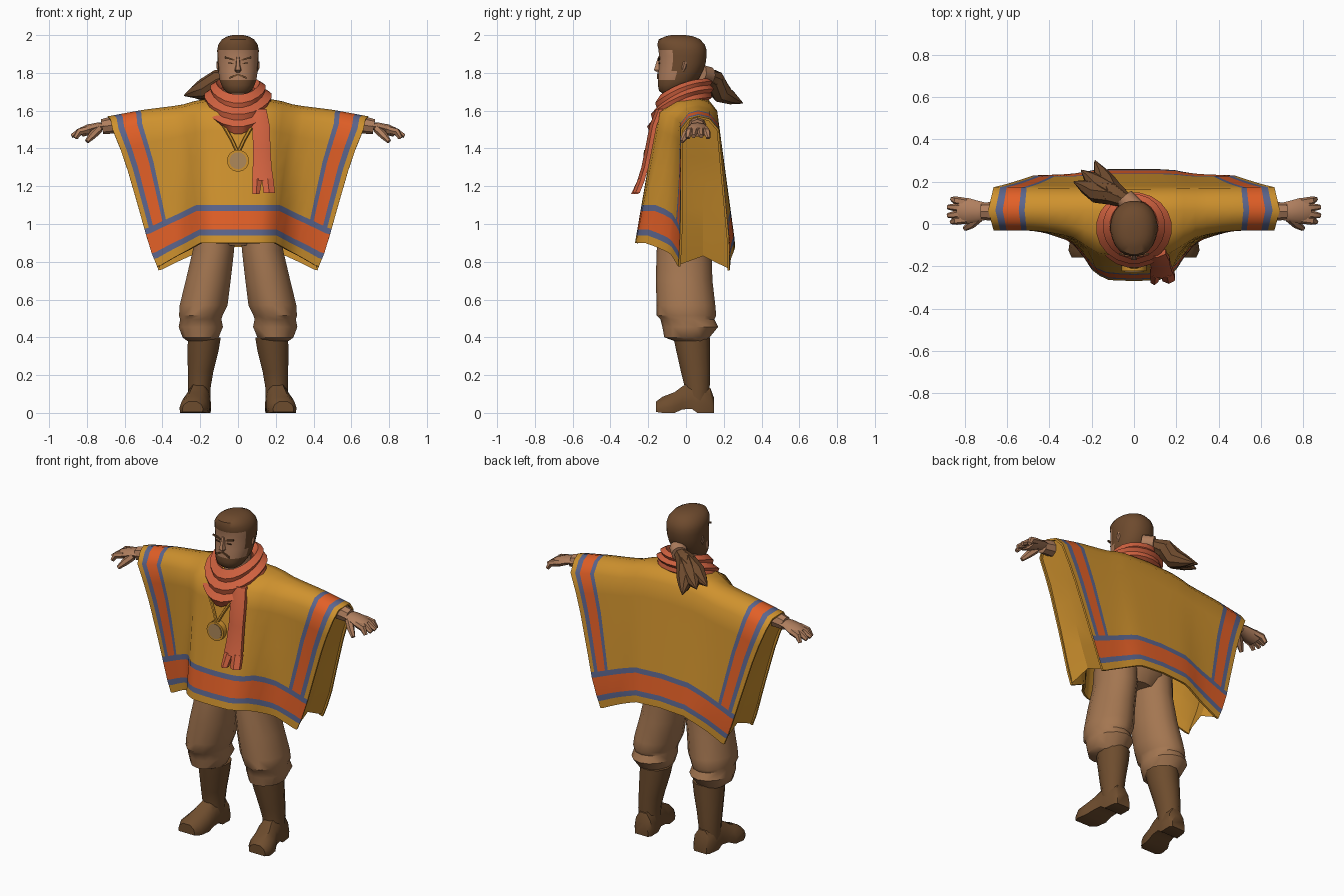
import bpy, bmesh, math
from mathutils import Vector

if "Cube" in bpy.data.objects:
    bpy.data.objects.remove(bpy.data.objects["Cube"])

def mat(name, r, g, b):
    m = bpy.data.materials.new(name)
    m.diffuse_color = (r, g, b, 1)
    m.use_nodes = True
    m.node_tree.nodes["Principled BSDF"].inputs["Base Color"].default_value = m.diffuse_color
    return m

YELLOW = mat("ochre cloth", 0.62, 0.285, 0.027)
ORANGE = mat("orange trim", 0.76, 0.115, 0.02)
BLUE = mat("blue trim", 0.105, 0.13, 0.265)
RED = mat("scarf red", 0.63, 0.12, 0.05)
TAN = mat("trouser tan", 0.37, 0.182, 0.082)
BOOT = mat("boot brown", 0.155, 0.073, 0.027)
SKIN = mat("skin", 0.43, 0.21, 0.112)
HAIR = mat("hair brown", 0.155, 0.069, 0.027)
DULL = mat("dull gold", 0.43, 0.25, 0.10)

def make(name, verts, faces, mats, rule=None, mirror=False, closed=True, angle=40):
    me = bpy.data.meshes.new(name)
    me.from_pydata([tuple(v) for v in verts], [], faces)
    for m in mats:
        me.materials.append(m)
    if closed:
        bm = bmesh.new()
        bm.from_mesh(me)
        bmesh.ops.recalc_face_normals(bm, faces=bm.faces)
        bm.to_mesh(me)
        bm.free()
    for i, p in enumerate(me.polygons):
        p.use_smooth = True
        if rule:
            p.material_index = rule(i, p.center)
    me.set_sharp_from_angle(angle=math.radians(angle))
    ob = bpy.data.objects.new(name, me)
    bpy.context.collection.objects.link(ob)
    if mirror:
        ob.modifiers.new("mirror", 'MIRROR').use_mirror_merge = False
    return ob

def loft(name, rings, mats, wrap=False, **kw):
    n, k = len(rings[0]), len(rings)
    faces = [(r * n + i, r * n + (i + 1) % n, (r + 1) % k * n + (i + 1) % n, (r + 1) % k * n + i)
             for r in range(k if wrap else k - 1) for i in range(n)]
    if not wrap:
        faces += [tuple(range(n)), tuple(range((k - 1) * n, k * n))]
    return make(name, [v for r in rings for v in r], faces, mats, **kw)

def oval(cx, rx, y0, y1, z, n=14, power=1.0):
    pts = []
    for i in range(n):
        a = 2 * math.pi * (i + 0.5) / n
        c, s = math.cos(a), math.sin(a)
        pts.append(Vector((cx + rx * math.copysign(abs(c) ** power, c),
                           (y0 + y1) / 2 + (y1 - y0) / 2 * math.copysign(abs(s) ** power, s), z)))
    return pts

def sweep(name, path, radii, mats, n=8, flat=1.0, **kw):
    pts = [Vector(p) for p in path]
    rings = []
    for i, p in enumerate(pts):
        t = (pts[min(i + 1, len(pts) - 1)] - pts[max(i - 1, 0)]).normalized()
        side = t.cross(Vector((0, 0, 1))).normalized()
        up = side.cross(t)
        rings.append([p + radii[i] * (side * math.cos(2 * math.pi * j / n) + up * flat * math.sin(2 * math.pi * j / n))
                      for j in range(n)])
    return loft(name, rings, mats, **kw)

def interp(table, x):
    if x <= table[0][0]:
        return table[0][1]
    for (a, p), (b, q) in zip(table, table[1:]):
        if x <= b:
            return p + (q - p) * (x - a) / (b - a)
    return table[-1][1]

# Poncho shape: half width by height, ridge and hem heights by x, front bulge by x
WIDTH = [(.755, .42), (.865, .465), (1.08, .525), (1.34, .60), (1.565, .69)]
RIDGE = [(0, 1.67), (.2, 1.66), (.3, 1.63), (.5, 1.605), (.69, 1.57)]
HEM_F = [(0, .90), (.18, .90), (.25, .86), (.42, .775)]
HEM_B = [(0, .88), (.15, .87), (.42, .755)]
BULGE = [(0, 1), (.12, .98), (.19, .84), (.25, .45), (.3, .22), (.42, .05), (.5, 0)]

def drop(z):
    return min(1, max(0, (1.6 - z) / 0.7))

def front_y(x, z):
    return -.03 - (.12 + .12 * drop(z)) * interp(BULGE, abs(x))

def back_y(x, z):
    return .165 + .065 * drop(z) + .03 * interp(BULGE, abs(x)) * drop(z)

def sheet(s, hem, depth):
    """Points from hem to shoulder for one side of the poncho."""
    low = interp(hem, abs(s) * .43)
    high = interp(RIDGE, abs(s) * .69) - .07
    zs = [low + d for d in (0, .04, .07, .17, .20)]
    zs += [zs[-1] + (high - zs[-1]) * f for f in (.2, .4, .6, .8, 1)]
    return [Vector((s * interp(WIDTH, z), depth(s * interp(WIDTH, z), z), z)) for z in zs]

half = [.12, .25, .34, .42, .5, .6, .68, .75, .79, .90, .95, 1]
S = [-s for s in reversed(half)] + [0] + half
cols = []
for s in S:
    f, b = sheet(s, HEM_F, front_y), sheet(s, HEM_B, back_y)
    top = Vector((s * .69, .065, interp(RIDGE, abs(s) * .69)))
    over = [f[-1].lerp(top, .45) + Vector((0, 0, .025)), top, b[-1].lerp(top, .45) + Vector((0, 0, .025))]
    cols.append(f + over + b[::-1])
R = len(cols[0])
cells = [(i, j) for i in range(len(S) - 1) for j in range(R - 1)]

def trim(k, _):
    # hem band runs the full width, the side bands stop on top of it
    i, j = cells[k]
    s = abs(S[i] + S[i + 1]) / 2
    side = sum(s < t for t in (.95, .90, .79, .75))
    row = min(j, R - 2 - j)
    return (2, 1, 0, 1, 2)[row if row < 4 else side]

poncho = make("poncho", [v for c in cols for v in c],
              [(i * R + j, (i + 1) * R + j, (i + 1) * R + j + 1, i * R + j + 1) for i, j in cells],
              [ORANGE, BLUE, YELLOW], rule=trim, closed=False, angle=65)
sol = poncho.modifiers.new("thickness", 'SOLIDIFY')
sol.thickness, sol.offset = .012, -1
sol.material_offset = sol.material_offset_rim = 2
poncho.modifiers.new("crisp_hem", 'EDGE_SPLIT').split_angle = math.radians(60)

# Folded side panels between front and back cloth, closing the sleeve ends
v = [(.665, .01, 1.555), (.665, .065, 1.565), (.665, .13, 1.555)]
for k in range(6):
    zf, zm, zb = (1.49 + (low - 1.49) * k / 5 for low in (.785, .83, .765))
    xf, xm, xb = (interp(WIDTH, z) * .98 for z in (zf, zm, zb))
    v += [(xf, front_y(xf, zf) + .008, zf), (xm - .006 * k, .09, zm), (xb, back_y(xb, zb) - .008, zb)]
make("poncho_side", v, [(r * 3 + c, r * 3 + c + 1, r * 3 + c + 4, r * 3 + c + 3) for r in range(6) for c in (0, 1)],
     [YELLOW], mirror=True, closed=False, angle=20)

# Trousers
loft("pelvis", [oval(0, .19, -.14, .13, 1.1), oval(0, .22, -.15, .14, .96), oval(0, .12, -.11, .10, .885)], [TAN])
leg = [(.125, .115, -.14, .13, 1.0), (.13, .112, -.155, .135, .86), (.158, .122, -.16, .14, .70), (.182, .13, -.155, .155, .57),
       (.197, .118, -.155, .16, .515), (.197, .112, -.135, .15, .495), (.197, .12, -.125, .17, .455),
       (.198, .098, -.115, .125, .40), (.195, .075, -.06, .11, .38)]
loft("trouser_leg", [oval(*r) for r in leg], [TAN], mirror=True)

# Boots
shaft = [(.178, .09, -.07, .13, .40), (.185, .085, -.055, .13, .33), (.198, .07, -.03, .13, .22),
         (.205, .063, -.01, .128, .14), (.205, .06, -.01, .125, .06)]
loft("boot_shaft", [oval(*r, n=12) for r in shaft], [BOOT], mirror=True)
foot = [(.148, .20, .045, .08, 0), (.13, .20, .058, .13, 0), (.06, .205, .062, .17, 0), (.03, .208, .062, .165, .022),
        (-.02, .214, .066, .14, .018), (-.06, .225, .075, .11, 0), (-.125, .235, .075, .085, 0), (-.158, .24, .055, .06, .005)]
shape = [(-.95, 0), (.95, 0), (1, .3), (.85, .7), (.4, 1), (-.4, 1), (-.85, .7), (-1, .3)]
loft("boot_foot", [[(cx + w * a, y, z0 + (h - z0) * b) for a, b in shape] for y, cx, w, h, z0 in foot], [BOOT], mirror=True)

# Arms and hands
sweep("forearm", [(.35, .06, 1.54), (.66, .06, 1.525), (.72, .06, 1.515)], [.05, .046, .04], [SKIN], mirror=True)
sweep("palm", [(.69, .06, 1.52), (.74, .06, 1.515), (.79, .062, 1.50), (.83, .065, 1.485)],
      [.038, .05, .062, .055], [SKIN], flat=.45, mirror=True)
for k, (y, tx, ty, tz) in enumerate([(.022, .862, .01, 1.455), (.05, .88, .04, 1.465), (.077, .88, .08, 1.465), (.102, .86, .118, 1.455)]):
    sweep(f"finger_{k + 1}", [(.79, y, 1.50), (.84, (y + ty) / 2, 1.488), (tx, ty, tz)], [.02, .02, .012], [SKIN], n=6, mirror=True)
sweep("thumb", [(.735, .03, 1.505), (.77, -.002, 1.47), (.80, -.022, 1.437)], [.023, .021, .012], [SKIN], n=6, mirror=True)

# Head with hair cap and beard
head = [(0, .05, -.125, -.05, 1.69), (0, .07, -.143, -.01, 1.705), (0, .088, -.15, .03, 1.735), (0, .098, -.15, .065, 1.762),
        (0, .105, -.146, .09, 1.81), (0, .108, -.143, .105, 1.85), (0, .11, -.144, .11, 1.89), (0, .111, -.146, .11, 1.92),
        (0, .105, -.153, .10, 1.95), (0, .085, -.145, .075, 1.978), (0, .058, -.11, .04, 1.993), (0, .03, -.08, .0, 2.0)]

def face_rule(_, c):
    return 1 if c.y < -.06 and abs(c.x) < .1 and 1.765 < c.z < 1.92 else 0

loft("head", [oval(*r, n=24, power=.92) for r in head], [HAIR, SKIN], rule=face_rule)
loft("neck", [oval(0, .078, -.08, .07, z) for z in (1.60, 1.70, 1.79)], [SKIN])
loft("nose", [[(-w, -.13, z), (w, -.13, z), (w * .6, y, z), (-w * .6, y, z)]
              for w, y, z in ((.010, -.148, 1.885), (.014, -.162, 1.84), (.021, -.170, 1.815), (.015, -.152, 1.803))], [SKIN])

def plate(name, pts, y0, y1, m):
    loft(name, [[(x, y, z) for x, z in pts] for y in (y0, y1)], [m], mirror=True)

plate("eyebrow", [(.018, 1.864), (.07, 1.878), (.07, 1.887), (.018, 1.872)], -.138, -.147, HAIR)
plate("eye", [(.025, 1.847), (.052, 1.85), (.052, 1.855), (.025, 1.853)], -.138, -.146, HAIR)
plate("moustache", [(.0, 1.787), (.045, 1.768), (.045, 1.778), (.0, 1.797)], -.145, -.153, HAIR)
sweep("ear", [(.10, -.015, 1.81), (.104, -.01, 1.83), (.104, -.005, 1.86)], [.006, .012, .01], [SKIN], n=6, mirror=True)

# Ponytail
sweep("hair_tie", [(0, .075, 1.795), (-.045, .125, 1.785)], [.05, .046], [SKIN], n=10)
root = [(-.035, .11, 1.785), (-.10, .145, 1.765)]
for k, (mid, tip) in enumerate([((-.18, .155, 1.715), (-.285, .20, 1.68)), ((-.165, .18, 1.705), (-.25, .255, 1.675)),
                                ((-.135, .19, 1.69), (-.185, .30, 1.64))]):
    near = tuple(a + (b - a) * .5 for a, b in zip(mid, tip))
    sweep(f"ponytail_lock_{k + 1}", root + [mid, near, tip], [.035, .056, .055, .034, .003], [HAIR], n=8)

# Scarf wound round the neck: rx, front y, back y, front z, back z
rows = [(.09, -.10, .08, 1.66, 1.73), (.115, -.135, .115, 1.685, 1.77), (.148, -.165, .142, 1.64, 1.755), (.142, -.158, .132, 1.615, 1.735),
        (.18, -.188, .15, 1.58, 1.715), (.17, -.18, .135, 1.55, 1.695), (.182, -.208, .14, 1.515, 1.67), (.12, -.19, .10, 1.475, 1.64)]
rings = []
for rx, yf, yb, zf, zb in rows:
    ring = oval(0, rx, yf, yb, 0, n=20)
    for p in ring:
        p.z = zb + (zf - zb) * ((yb - p.y) / (yb - yf)) ** 2
    rings.append(ring)
loft("scarf_wrap", rings, [RED], wrap=True, angle=35)

def strip(name, spec):
    loft(name, [[(x0, y + .03, z), (x1, y + .03, z), (x1, y + .008, z), ((x0 + x1) / 2, y - .008, z), (x0, y + .004, z)]
                for z, x0, x1, y in spec], [RED])

strip("scarf_tail", [(1.61, .07, .15, -.15), (1.52, .075, .168, -.185), (1.40, .08, .172, -.208), (1.30, .078, .178, -.228), (1.23, .075, .188, -.25)])
strip("scarf_tip_left", [(1.24, .076, .128, -.245), (1.16, .078, .115, -.282)])
strip("scarf_tip_right", [(1.24, .126, .188, -.245), (1.165, .135, .195, -.275)])

# Medallion on a cord
sweep("medallion_rim", [(0, -.185, 1.335), (0, -.222, 1.335)], [.058, .058], [YELLOW], n=18)
sweep("medallion_centre", [(0, -.215, 1.335), (0, -.226, 1.335)], [.045, .045], [DULL], n=18)
sweep("medallion_cord", [(.075, -.172, 1.52), (.035, -.19, 1.45), (.004, -.205, 1.385)], [.009] * 3, [YELLOW], n=6, mirror=True)
